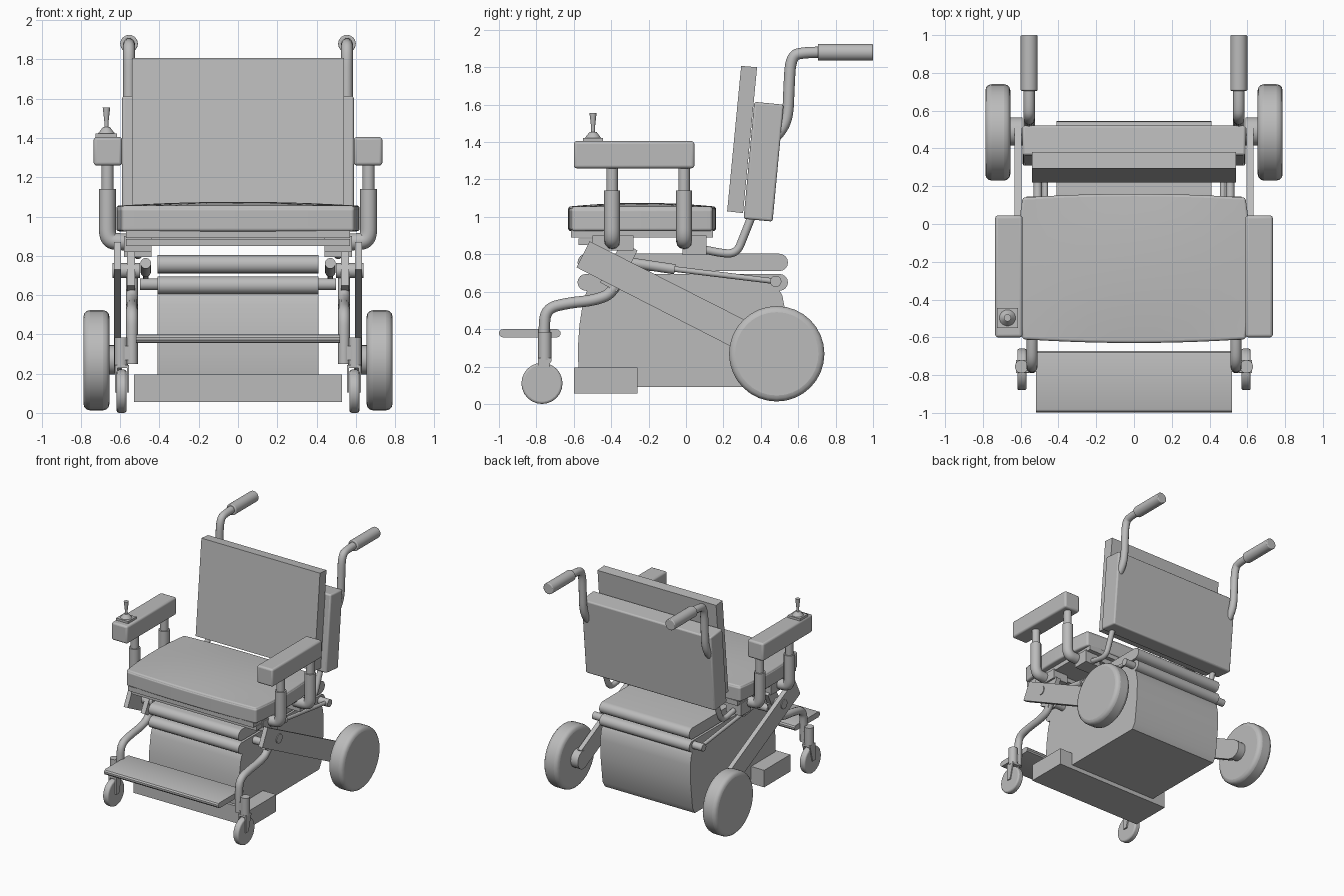
import bpy, bmesh, math
from mathutils import Vector

if "Cube" in bpy.data.objects:
    bpy.data.objects.remove(bpy.data.objects["Cube"])

grey = bpy.data.materials.new("grey")
grey.diffuse_color = (0.5, 0.5, 0.5, 1)
grey.use_nodes = True
grey.node_tree.nodes["Principled BSDF"].inputs["Base Color"].default_value = grey.diffuse_color


def finish(name, bm, bevel=0.0, segs=3, smooth=True):
    bmesh.ops.recalc_face_normals(bm, faces=bm.faces)
    me = bpy.data.meshes.new(name)
    bm.to_mesh(me)
    bm.free()
    me.materials.append(grey)
    ob = bpy.data.objects.new(name, me)
    bpy.context.collection.objects.link(ob)
    if bevel:
        m = ob.modifiers.new("bevel", 'BEVEL')
        m.width, m.segments, m.limit_method = bevel, segs, 'ANGLE'
    if smooth:
        bpy.context.view_layer.objects.active = ob
        ob.select_set(True)
        bpy.ops.object.shade_smooth_by_angle(angle=math.radians(35))
        ob.select_set(False)
    return ob


def extrude(name, pts, x0, x1, **kw):
    """Extrude a (y, z) outline along x."""
    bm = bmesh.new()
    a = [bm.verts.new((x0, y, z)) for y, z in pts]
    b = [bm.verts.new((x1, y, z)) for y, z in pts]
    n = len(pts)
    bm.faces.new(a)
    bm.faces.new(b)
    for i in range(n):
        bm.faces.new((a[i], a[(i + 1) % n], b[(i + 1) % n], b[i]))
    return finish(name, bm, **kw)


def box(name, x0, x1, y0, y1, z0, z1, **kw):
    return extrude(name, [(y0, z0), (y1, z0), (y1, z1), (y0, z1)], x0, x1, **kw)


def capsule(y0, y1, z0, z1, n=8):
    r, c = (z1 - z0) / 2, (z0 + z1) / 2
    pts = []
    for cy, start in ((y1 - r, -90), (y0 + r, 90)):
        for i in range(n + 1):
            t = math.radians(start + 180 * i / n)
            pts.append((cy + r * math.cos(t), c + r * math.sin(t)))
    return pts


def rod(name, p, q, r1, r2=None, sides=24, **kw):
    """Cylinder or cone between two points."""
    p, q = Vector(p), Vector(q)
    bm = bmesh.new()
    bmesh.ops.create_cone(bm, cap_ends=True, segments=sides, radius1=r1,
                          radius2=r1 if r2 is None else r2, depth=(q - p).length)
    rot = (q - p).to_track_quat('Z', 'Y').to_matrix()
    for v in bm.verts:
        v.co = rot @ v.co + (p + q) / 2
    return finish(name, bm, **kw)


def tube(name, pts, r):
    """Round tube along a smooth path."""
    cu = bpy.data.curves.new(name, 'CURVE')
    cu.dimensions, cu.bevel_depth, cu.bevel_resolution = '3D', r, 4
    cu.resolution_u, cu.use_fill_caps = 6, True
    sp = cu.splines.new('NURBS')
    sp.points.add(len(pts) - 1)
    for s, p in zip(sp.points, pts):
        s.co = (*p, 1)
    sp.order_u, sp.use_endpoint_u = 3, True
    cu.materials.append(grey)
    ob = bpy.data.objects.new(name, cu)
    bpy.context.collection.objects.link(ob)


# Domed seat cushion
bm = bmesh.new()
bmesh.ops.create_cube(bm, size=2)
bmesh.ops.subdivide_edges(bm, edges=bm.edges, cuts=9, use_grid_fill=True)
for v in bm.verts:
    x, y, z = v.co
    dx, dy = 1 - x * x, 1 - y * y
    v.co = (x * (0.59 + 0.03 * dy), -0.235 + y * (0.375 + 0.02 * dx),
            0.99 + z * 0.065 + (0.02 * dx * dy if z > 0.99 else 0))
finish("seat_cushion", bm, bevel=0.05, segs=4)

# Seat base and cross plates
box("seat_base", -0.57, 0.57, -0.615, 0.145, 0.89, 0.93)
box("front_cross_plate", -0.57, 0.57, -0.575, -0.30, 0.85, 0.885)
box("rear_cross_plate", -0.44, 0.44, -0.02, 0.11, 0.85, 0.89)

# Backrest shell and pad
extrude("back_shell", [(0.308, 0.99), (0.463, 0.975), (0.522, 1.60), (0.365, 1.615)],
        -0.59, 0.59, bevel=0.012)
extrude("back_pad", [(0.22, 1.03), (0.305, 1.02), (0.38, 1.80), (0.295, 1.807)], -0.54, 0.54)

# Battery housing with rolled top covers
extrude("housing", [(-0.56, 0.09), (0.47, 0.09), (0.50, 0.14), (0.525, 0.35), (0.53, 0.50),
                    (0.515, 0.58), (0.48, 0.64), (0.40, 0.68), (-0.46, 0.68), (-0.52, 0.63),
                    (-0.55, 0.55), (-0.57, 0.42), (-0.578, 0.30), (-0.575, 0.18)], -0.41, 0.41)
extrude("lower_cover", capsule(-0.58, 0.545, 0.605, 0.695), -0.41, 0.41)
extrude("upper_cover", capsule(-0.58, 0.545, 0.71, 0.803), -0.41, 0.41)
rod("rear_bar", (-0.50, 0.48, 0.655), (0.50, 0.48, 0.655), 0.03)
rod("front_bar", (-0.50, -0.37, 0.655), (0.50, -0.37, 0.655), 0.03)

# Lower front box and footplate
box("lower_box", -0.53, 0.53, -0.60, -0.26, 0.055, 0.195)
extrude("footplate", capsule(-1.0, -0.67, 0.355, 0.40, 5), -0.52, 0.52)

for s, side in ((-1, "left"), (1, "right")):
    # Armrest on two bent posts
    box(side + "_armrest", s * 0.59, s * 0.735, -0.60, 0.045, 1.26, 1.405, bevel=0.015)
    for y in (-0.395, -0.01):
        tube(side + "_arm_socket", [(s * 0.53, y, 0.87), (s * 0.60, y, 0.87), (s * 0.665, y, 0.88),
                                    (s * 0.665, y, 0.99), (s * 0.665, y, 1.14)], 0.043)
        rod(side + "_arm_post", (s * 0.665, y, 1.13), (s * 0.665, y, 1.27), 0.031)

    # Push handle
    tube(side + "_handle_tube", [(s * 0.555, y, z) for y, z in (
        (0.47, 1.42), (0.51, 1.46), (0.545, 1.54), (0.55, 1.68), (0.56, 1.86),
        (0.63, 1.88), (0.72, 1.88))], 0.03)
    rod(side + "_grip", (s * 0.555, 0.705, 1.88), (s * 0.555, 1.0, 1.88), 0.045, bevel=0.006)

    # Mounting blocks and back support tube
    box(side + "_rear_block", s * 0.44, s * 0.58, -0.02, 0.11, 0.795, 0.90)
    box(side + "_front_block", s * 0.44, s * 0.58, -0.50, -0.28, 0.82, 0.90)
    tube(side + "_back_support", [(s * 0.51, y, z) for y, z in (
        (0.08, 0.83), (0.16, 0.81), (0.27, 0.80), (0.31, 0.90), (0.35, 1.0))], 0.022)

    # Slanted wheel arm with pivot
    extrude(side + "_wheel_arm", [(-0.585, 0.73), (-0.515, 0.87), (0.51, 0.35), (0.44, 0.205)],
            s * 0.595, s * 0.632)
    rod(side + "_pivot", (s * 0.50, -0.37, 0.725), (s * 0.638, -0.37, 0.725), 0.038)
    extrude(side + "_pivot_bracket", [(-0.46, 0.65), (-0.37, 0.60), (-0.26, 0.82), (-0.34, 0.87)],
            s * 0.525, s * 0.565)

    # Rear wheel
    rod(side + "_rear_hub", (s * 0.59, 0.49, 0.27), (s * 0.67, 0.49, 0.27), 0.075)
    rod(side + "_rear_wheel", (s * 0.655, 0.485, 0.268), (s * 0.787, 0.485, 0.268), 0.255,
        sides=32, bevel=0.032)

    # Gas strut
    rod(side + "_strut_body", (s * 0.47, -0.34, 0.762), (s * 0.47, -0.06, 0.72), 0.027)
    rod(side + "_strut_rod", (s * 0.47, -0.07, 0.722), (s * 0.47, 0.48, 0.655), 0.015)

    # Curved front leg and caster
    tube(side + "_front_leg", [(s * 0.54, y, z) for y, z in (
        (-0.32, 0.74), (-0.38, 0.60), (-0.48, 0.555), (-0.63, 0.54), (-0.75, 0.51),
        (-0.76, 0.39), (-0.76, 0.25))], 0.03)
    box(side + "_caster_link", s * 0.54, s * 0.60, -0.785, -0.735, 0.27, 0.34)
    rod(side + "_caster_stem", (s * 0.595, -0.755, 0.235), (s * 0.595, -0.755, 0.385), 0.035)
    for x in (0.56, 0.62):
        extrude(side + "_caster_fork", [(-0.79, 0.24), (-0.72, 0.24), (-0.755, 0.105), (-0.79, 0.105)],
                s * (x - 0.006), s * (x + 0.006))
    box(side + "_fork_crown", s * 0.554, s * 0.626, -0.79, -0.72, 0.228, 0.245)
    rod(side + "_caster_wheel", (s * 0.568, -0.77, 0.11), (s * 0.618, -0.77, 0.11), 0.11,
        bevel=0.012)

# Joystick
box("joystick_base", -0.725, -0.615, -0.55, -0.445, 1.40, 1.423)
rod("joystick_boot", (-0.67, -0.497, 1.42), (-0.67, -0.497, 1.455), 0.045, 0.018)
rod("joystick_stem", (-0.67, -0.497, 1.45), (-0.67, -0.497, 1.50), 0.010)
rod("joystick_knob", (-0.67, -0.497, 1.485), (-0.67, -0.497, 1.555), 0.011, 0.019)
